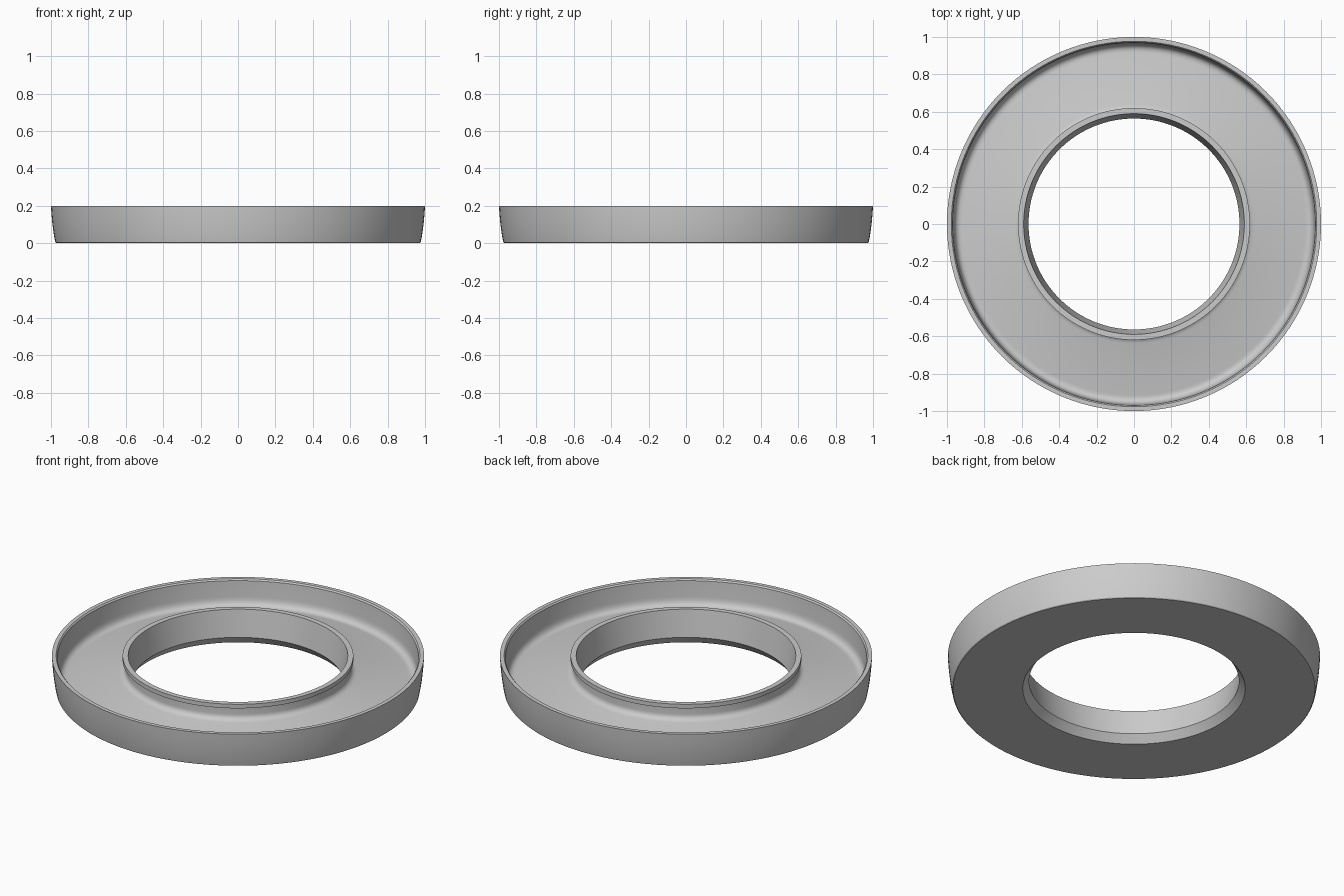
import bpy
import bmesh
import math
from mathutils import Matrix, Vector

cube = bpy.data.objects.get("Cube")
if cube:
    bpy.data.objects.remove(cube, do_unlink=True)

SEGMENTS = 128


def make_material(name, colour):
    mat = bpy.data.materials.new(name)
    mat.use_nodes = True
    mat.diffuse_color = colour
    mat.node_tree.nodes["Principled BSDF"].inputs["Base Color"].default_value = colour
    return mat


def fillet(start, corner, end, steps=8):
    """Smooth arc between two profile points, pulled towards the corner."""
    a, b, c = Vector(start), Vector(corner), Vector(end)
    return [tuple(a.lerp(b, t).lerp(b.lerp(c, t), t))
            for t in (i / steps for i in range(steps + 1))]


def lathe(name, profile, mat):
    """Revolve a closed (radius, height) profile around the z axis."""
    bm = bmesh.new()
    verts = [bm.verts.new((r, 0, z)) for r, z in profile]
    rings = [verts]
    for i in range(1, SEGMENTS):
        turn = Matrix.Rotation(math.tau * i / SEGMENTS, 3, "Z")
        rings.append([bm.verts.new(turn @ v.co) for v in verts])
    count = len(profile)
    for i, ring in enumerate(rings):
        following = rings[(i + 1) % SEGMENTS]
        for j in range(count):
            k = (j + 1) % count
            bm.faces.new((ring[j], following[j], following[k], ring[k]))
    bmesh.ops.recalc_face_normals(bm, faces=bm.faces)
    mesh = bpy.data.meshes.new(name)
    bm.to_mesh(mesh)
    bm.free()
    mesh.materials.append(mat)
    obj = bpy.data.objects.new(name, mesh)
    bpy.context.collection.objects.link(obj)
    bpy.ops.object.select_all(action="DESELECT")
    obj.select_set(True)
    bpy.context.view_layer.objects.active = obj
    bpy.ops.object.shade_smooth_by_angle(angle=math.radians(25))
    return obj


grey = make_material("light grey", (0.6, 0.6, 0.6, 1))

# Underside and gently bowed outer wall
profile = [(0.598, 0), (0.972, 0), (0.977, 0.005)]
profile += fillet((0.98, 0.02), (0.995, 0.1), (1, 0.2))
# Outer rim with a small bevel, then the inside wall blending into the floor
profile += [(0.977, 0.2), (0.97, 0.192)]
profile += fillet((0.964, 0.1), (0.96, 0.045), (0.915, 0.053))
# Sloping floor rising to the collar
profile += fillet((0.64, 0.1), (0.607, 0.106), (0.606, 0.135))
# Collar with an overhanging lip
profile += [(0.606, 0.17), (0.62, 0.176), (0.62, 0.2), (0.59, 0.2)]
# Tapered bore, narrowest just above the bottom chamfer
profile += [(0.564, 0.045)]

lathe("ring_tray", profile, grey)
